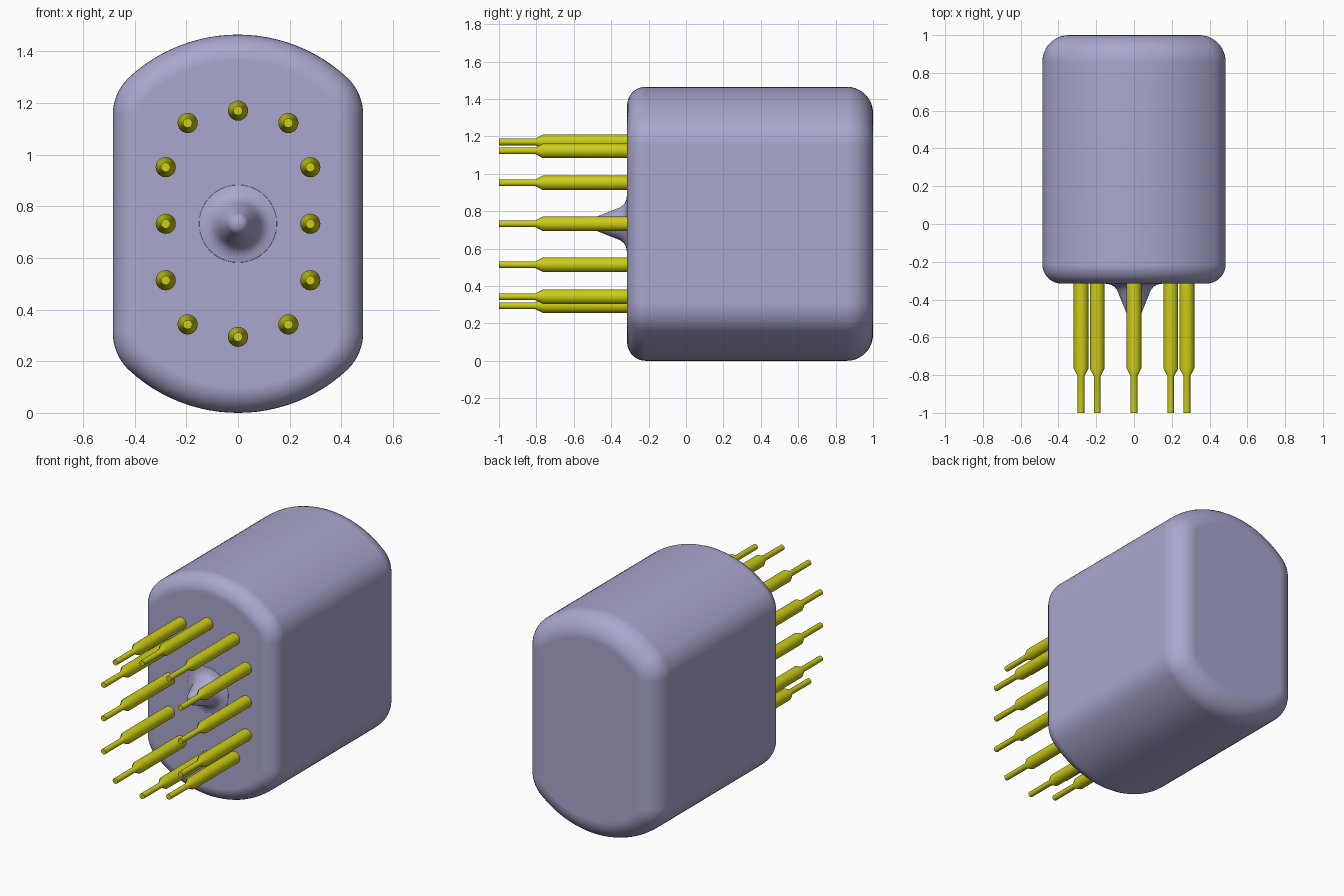
import bpy, bmesh
from math import pi, sin, cos, sqrt, atan2, radians

if "Cube" in bpy.data.objects:
    bpy.data.objects.remove(bpy.data.objects["Cube"], do_unlink=True)


def material(name, rgb):
    m = bpy.data.materials.new(name)
    m.use_nodes = True
    m.diffuse_color = (*rgb, 1)
    m.node_tree.nodes["Principled BSDF"].inputs["Base Color"].default_value = (*rgb, 1)
    return m


lilac = material("lilac shell", (0.40, 0.39, 0.62))
yellow = material("yellow metal", (0.61, 0.61, 0.008))

HALF_W, MID_Z = 0.485, 0.7325
FRONT, BACK = -0.315, 1.0


def loft(name, rings, mat):
    """Skin a list of equal-length rings; the end rings are capped."""
    bm = bmesh.new()
    loops = [[bm.verts.new(p) for p in ring] for ring in rings]
    for a, b in zip(loops, loops[1:]):
        n = len(a)
        for i in range(n):
            j = (i + 1) % n
            bm.faces.new((a[i], a[j], b[j], b[i]))
    bm.faces.new(loops[0])
    bm.faces.new(loops[-1])
    bmesh.ops.recalc_face_normals(bm, faces=bm.faces)
    mesh = bpy.data.meshes.new(name)
    bm.to_mesh(mesh)
    bm.free()
    mesh.materials.append(mat)
    obj = bpy.data.objects.new(name, mesh)
    bpy.context.collection.objects.link(obj)
    bpy.ops.object.select_all(action="DESELECT")
    obj.select_set(True)
    bpy.context.view_layer.objects.active = obj
    bpy.ops.object.shade_smooth_by_angle(angle=radians(32))
    weighted = obj.modifiers.new("even_shading", "WEIGHTED_NORMAL")
    weighted.keep_sharp = True
    return obj


def turned(name, profile, x, z, mat, sides):
    """Round part along y from (radius, y) pairs."""
    rings = [[(x + r * cos(2 * pi * i / sides), y, z + r * sin(2 * pi * i / sides))
              for i in range(sides)] for r, y in profile]
    return loft(name, rings, mat)


# Shell outline: domed top and bottom, rounded shoulders, flat sides
DOME, SHOULDER = 0.62, 0.2
dome_z = MID_Z - DOME
shoulder_x = HALF_W - SHOULDER
shoulder_z = dome_z + sqrt((DOME - SHOULDER) ** 2 - shoulder_x ** 2)
split = atan2(shoulder_z - dome_z, shoulder_x)


def outline(inset, y):
    quarter = []
    for i in range(10):
        a = split * i / 10
        quarter.append((shoulder_x + (SHOULDER - inset) * cos(a),
                        shoulder_z + (SHOULDER - inset) * sin(a)))
    for i in range(13):
        a = split + (pi / 2 - split) * i / 12
        quarter.append(((DOME - inset) * cos(a), dome_z + (DOME - inset) * sin(a)))
    half = quarter + [(-x, z) for x, z in reversed(quarter[:-1])]
    full = half + [(-x, -z) for x, z in half]
    return [(x, y, MID_Z + z) for x, z in full]


# Shell with rounded front and back rims
rings = []
STEPS = 9
for rim, end, direction in ((0.1, FRONT, 1), (0.14, BACK, -1)):
    part = []
    for i in range(STEPS + 1):
        a = pi / 2 * i / STEPS
        part.append(outline(rim * (1 - sin(a)), end + direction * rim * (1 - cos(a))))
    rings += part if direction > 0 else part[::-1]
loft("shell", rings, lilac)

# Flared nub in the middle of the front face
nub = [(0.155, FRONT + 0.005), (0.15, FRONT - 0.001), (0.125, -0.32), (0.104, -0.332),
       (0.088, -0.352), (0.077, -0.38), (0.04, -0.472), (0.033, -0.485),
       (0.02, -0.493), (0.004, -0.496)]
turned("front_nub", nub, 0, MID_Z, lilac, 40)

# Ring of stepped pins
pin = [(0.039, FRONT + 0.02), (0.039, -0.765), (0.018, -0.805), (0.018, BACK * -1)]
spots = [(0, 0.438)]
for side in (-1, 1):
    spots += [(side * 0.195, 0.39), (side * 0.28, 0.219)]
spots += [(x, -dz) for x, dz in spots] + [(-0.28, 0), (0.28, 0)]
for i, (x, dz) in enumerate(spots):
    turned(f"pin_{i + 1}", pin, x, MID_Z + dz, yellow, 24)
